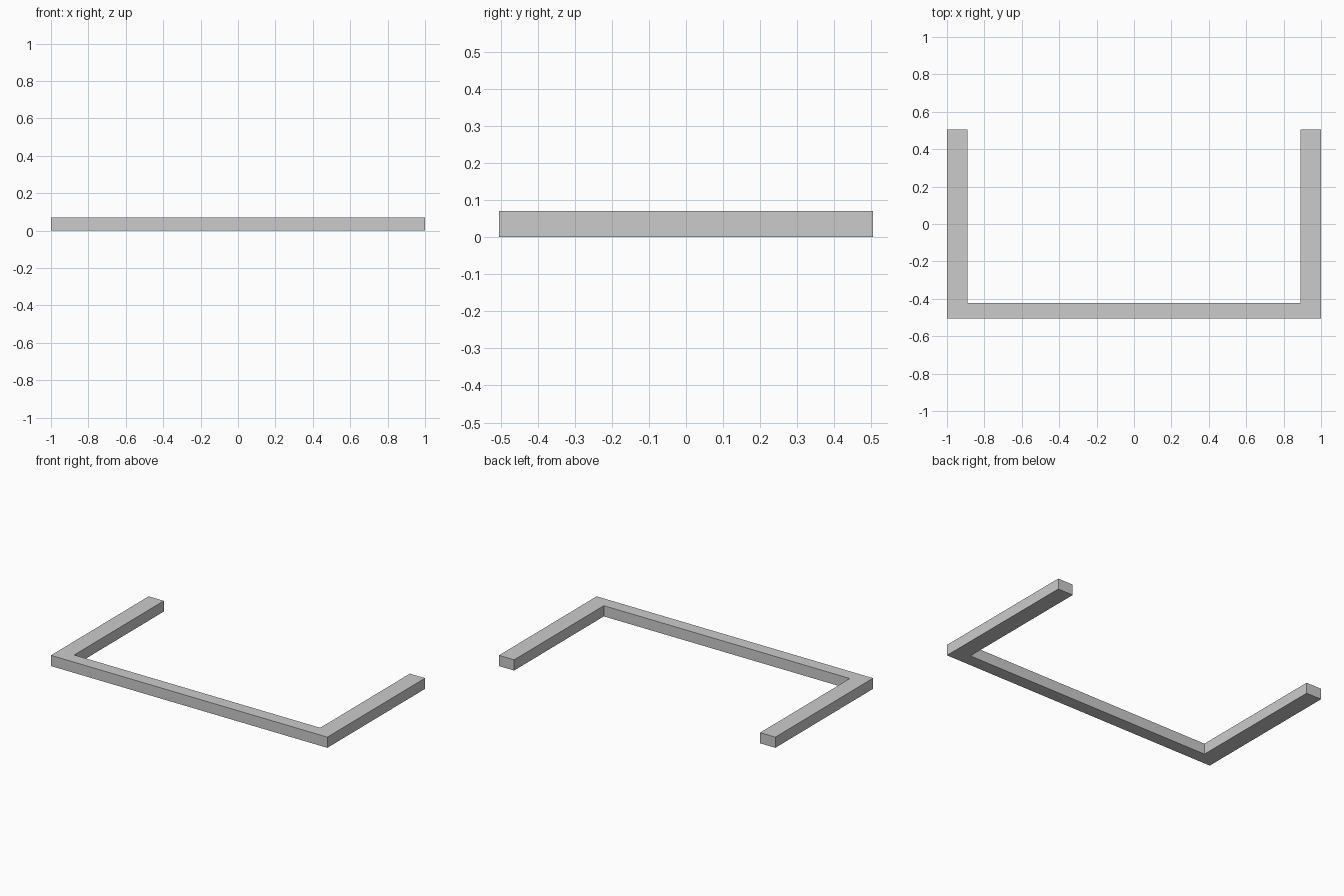
import bpy
import bmesh

if "Cube" in bpy.data.objects:
    bpy.data.objects.remove(bpy.data.objects["Cube"])

HALF_X, HALF_Y, HEIGHT = 1.0, 0.505, 0.07
ARM_WIDTH, BAR_DEPTH = 0.11, 0.083

# U-shaped outline seen from above, counter-clockwise; right half is mirrored
right = [(HALF_X, -HALF_Y), (HALF_X, HALF_Y),
         (HALF_X - ARM_WIDTH, HALF_Y), (HALF_X - ARM_WIDTH, -HALF_Y + BAR_DEPTH)]
outline = right + [(-x, y) for x, y in reversed(right)]

# Extrude the outline to a solid frame
bm = bmesh.new()
base = bm.faces.new([bm.verts.new((x, y, 0)) for x, y in outline])
result = bmesh.ops.extrude_face_region(bm, geom=[base], use_keep_orig=True)
top = [v for v in result["geom"] if isinstance(v, bmesh.types.BMVert)]
bmesh.ops.translate(bm, verts=top, vec=(0, 0, HEIGHT))
bmesh.ops.triangulate(bm, faces=[f for f in bm.faces if len(f.verts) > 4])
bmesh.ops.recalc_face_normals(bm, faces=bm.faces)

mesh = bpy.data.meshes.new("u_frame")
bm.to_mesh(mesh)
bm.free()
frame = bpy.data.objects.new("u_frame", mesh)
bpy.context.collection.objects.link(frame)
